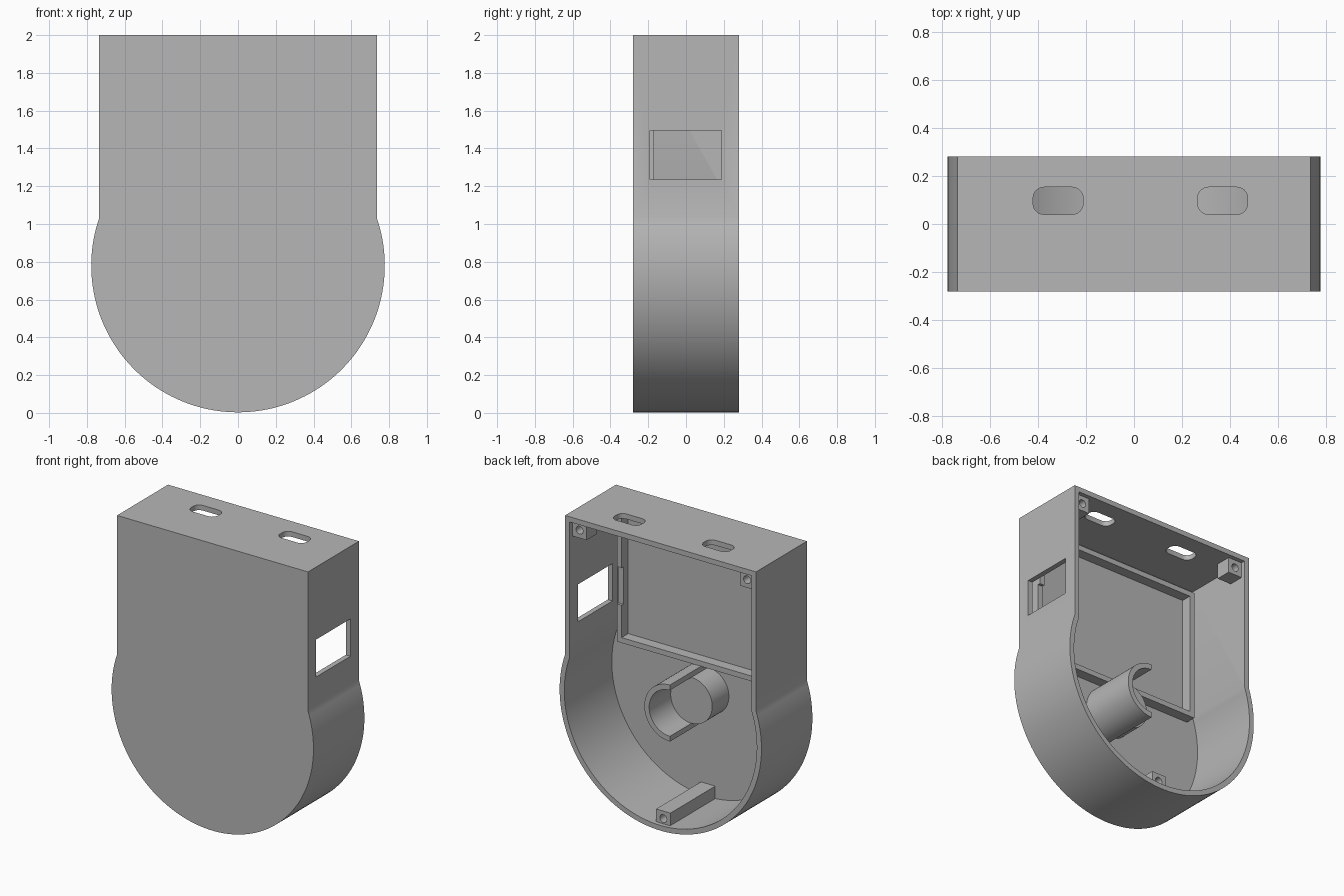
import bpy, bmesh
from math import sin, cos, pi, asin
from mathutils import Vector

cube = bpy.data.objects.get("Cube")
if cube:
    bpy.data.objects.remove(cube)

grey = bpy.data.materials.new("plain grey")
grey.use_nodes = True
grey.diffuse_color = (0.47, 0.47, 0.47, 1)
grey.node_tree.nodes["Principled BSDF"].inputs["Base Color"].default_value = grey.diffuse_color

BACK, FRONT, FLOOR = 0.28, -0.28, -0.243
CENTRE_Z, RADIUS, HALF_W, WALL = 0.78, 0.777, 0.735, 0.036


def prism(name, points, lo, hi, axis="y"):
    """Extrude a flat outline along y (points are x, z) or z (points are x, y)."""
    bm = bmesh.new()
    place = (lambda a, b: (a, lo, b)) if axis == "y" else (lambda a, b: (a, b, lo))
    face = bm.faces.new([bm.verts.new(place(a, b)) for a, b in points])
    out = bmesh.ops.extrude_face_region(bm, geom=[face])
    step = Vector((0, hi - lo, 0)) if axis == "y" else Vector((0, 0, hi - lo))
    bmesh.ops.translate(bm, vec=step, verts=[v for v in out["geom"] if isinstance(v, bmesh.types.BMVert)])
    bmesh.ops.recalc_face_normals(bm, faces=bm.faces)
    mesh = bpy.data.meshes.new(name)
    bm.to_mesh(mesh)
    bm.free()
    mesh.materials.append(grey)
    obj = bpy.data.objects.new(name, mesh)
    bpy.context.collection.objects.link(obj)
    return obj


def rect(x0, x1, z0, z1):
    return [(x0, z0), (x1, z0), (x1, z1), (x0, z1)]


def arc(cx, cz, r, start, end, n):
    return [(cx + r * cos(start + (end - start) * i / n),
             cz + r * sin(start + (end - start) * i / n)) for i in range(n + 1)]


def circle(cx, cz, r, n):
    return arc(cx, cz, r, 0, 2 * pi, n)[:-1]


def carve(obj, cutters):
    """Subtract the cutters and keep the finished mesh."""
    for c in cutters:
        c.hide_render = True
        mod = obj.modifiers.new("cut", "BOOLEAN")
        mod.operation, mod.solver, mod.object = "DIFFERENCE", "EXACT", c
    deps = bpy.context.evaluated_depsgraph_get()
    mesh = bpy.data.meshes.new_from_object(obj.evaluated_get(deps))
    obj.modifiers.clear()
    obj.data = mesh


def discard(cutters):
    for c in cutters:
        bpy.data.objects.remove(c)


def body_outline(inset):
    """Straight-sided top running into a large round bottom."""
    r, w = RADIUS - inset, HALF_W - inset
    lift = pi / 2 - asin((r * r - w * w) ** 0.5 / r)
    lift = pi / 2 - lift
    return [(w, 2 - inset), (-w, 2 - inset)] + arc(0, CENTRE_Z, r, pi - lift, 2 * pi + lift, 96)


def slot_outline(x0, x1, y0, y1, r):
    corners = [(x1 - r, y1 - r), (x0 + r, y1 - r), (x0 + r, y0 + r), (x1 - r, y0 + r)]
    return [p for i, (x, y) in enumerate(corners)
            for p in arc(x, y, r, i * pi / 2, (i + 1) * pi / 2, 6)]


# Hollow housing, open at the back, with two top slots and a side window
housing = prism("housing", body_outline(0), FRONT, BACK)
window = prism("window_cutter", rect(0.55, 0.9, 1.235, 1.495), -0.19, 0.187)
cutters = [prism("cavity_cutter", body_outline(WALL), FLOOR, BACK + 0.1), window]
for x0 in (-0.42, 0.265):
    cutters.append(prism("slot_cutter", slot_outline(x0, x0 + 0.208, 0.04, 0.153, 0.045), 1.9, 2.1, "z"))
carve(housing, cutters)
discard([c for c in cutters if c != window])

# Raised rectangular frame on the floor, notched by the window
frame = prism("panel_frame", rect(-0.652, 0.652, 0.973, 1.907), FLOOR - 0.01, -0.17)
opening = prism("frame_cutter", rect(-0.615, 0.615, 1.01, 1.87), FLOOR - 0.1, 0)
carve(frame, [opening, window])
discard([opening, window])

# Half-round sleeve around a short round post
sleeve = prism("sleeve", arc(0, CENTRE_Z, 0.197, -pi / 2, pi / 2, 32)
               + arc(0, CENTRE_Z, 0.16, pi / 2, -pi / 2, 32), FLOOR - 0.01, 0.177)
post = prism("post", circle(0, CENTRE_Z, 0.16, 64), FLOOR - 0.01, -0.06)

# Screw blocks with blind holes
def screw_block(name, outline, y0, hole_x, hole_z):
    block = prism(name, outline, y0, 0.25)
    hole = prism("hole_cutter", circle(hole_x, hole_z, 0.027, 24), 0.17, 0.3)
    carve(block, [hole])
    discard([hole])
    return block


blocks = [screw_block("bottom_screw_block", rect(-0.055, 0.055, 0.02, 0.128), FLOOR - 0.01, 0, 0.075)]
for side, name in ((1, "left"), (-1, "right")):
    blocks.append(screw_block(name + "_screw_block",
                              rect(*sorted((side * 0.59, side * 0.71)), 1.855, 1.975),
                              0.14, side * 0.645, 1.91))

# Smooth the round walls, keep edges crisp
for obj in bpy.context.selected_objects:
    obj.select_set(False)
for obj in [housing, frame, sleeve, post] + blocks:
    obj.select_set(True)
bpy.context.view_layer.objects.active = housing
bpy.ops.object.shade_smooth_by_angle(angle=pi / 7)
